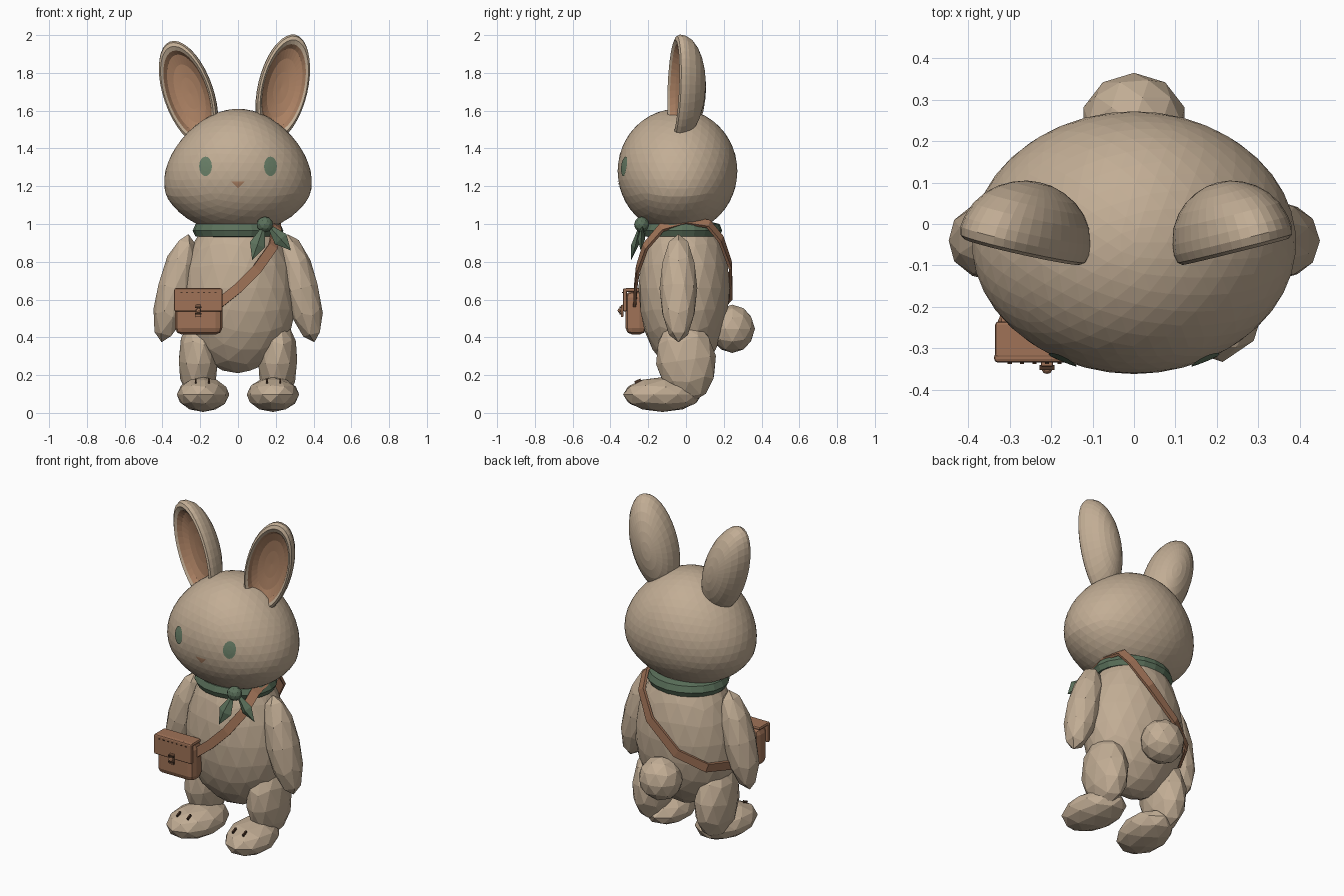
import bpy, bmesh
from math import sin, cos, pi, sqrt, radians
from mathutils import Vector, Matrix, Euler

if "Cube" in bpy.data.objects:
    bpy.data.objects.remove(bpy.data.objects["Cube"])


def material(name, r, g, b):
    m = bpy.data.materials.new(name)
    m.use_nodes = True
    m.diffuse_color = (r, g, b, 1)
    m.node_tree.nodes["Principled BSDF"].inputs["Base Color"].default_value = (r, g, b, 1)
    return m


FUR = material("tan fur", .54, .42, .30)
INNER = material("ear brown", .41, .22, .125)
LEATHER = material("brown leather", .35, .17, .095)
GREEN = material("green cloth", .105, .165, .105)
EYE = material("eye green", .14, .21, .135)
DARK = material("dark thread", .07, .035, .02)


def finish(name, bm, *mats):
    bmesh.ops.recalc_face_normals(bm, faces=bm.faces)
    me = bpy.data.meshes.new(name)
    bm.to_mesh(me)
    bm.free()
    ob = bpy.data.objects.new(name, me)
    for m in mats:
        me.materials.append(m)
    bpy.context.collection.objects.link(ob)
    return ob


def blob(name, loc, size, mat, detail=2, rot=(0, 0, 0), taper=0):
    """Faceted ellipsoid; taper narrows its x towards the top."""
    bm = bmesh.new()
    bmesh.ops.create_icosphere(bm, subdivisions=detail, radius=1)
    for v in bm.verts:
        v.co.x *= 1 - taper * max(v.co.z, -.4)
    bm.transform(Matrix.LocRotScale(Vector(loc), Euler(rot), Vector(size)))
    return finish(name, bm, mat)


def box(name, loc, size, mat, bevel=0, rot=(0, 0, 0)):
    bm = bmesh.new()
    bmesh.ops.create_cube(bm, size=1)
    bm.transform(Matrix.LocRotScale(Vector(loc), Euler(rot), Vector(size)))
    ob = finish(name, bm, mat)
    if bevel:
        mod = ob.modifiers.new("Bevel", "BEVEL")
        mod.width, mod.segments = bevel, 2
    return ob


def lathe(profile, segs, closed=False):
    """Spin (radius, height) points around z."""
    bm = bmesh.new()
    rows = [[bm.verts.new((r * cos(2 * pi * i / segs), r * sin(2 * pi * i / segs), h))
             for i in range(segs)] for r, h in profile]
    for k in range(len(rows) if closed else len(rows) - 1):
        a, b = rows[k], rows[(k + 1) % len(rows)]
        for i in range(segs):
            j = (i + 1) % segs
            f = bm.faces.new((a[i], a[j], b[j], b[i]))
            f.material_index = k
    bmesh.ops.remove_doubles(bm, verts=bm.verts, dist=1e-5)
    return bm


# Head, wider at the cheeks
HEAD, HEAD_SIZE, HEAD_TAPER = (0, -.045, 1.28), (.385, .317, .33), .19
blob("head", HEAD, HEAD_SIZE, FUR, 4, taper=HEAD_TAPER)


def face_point(x, z, lift=.004):
    t = (z - HEAD[2]) / HEAD_SIZE[2]
    u = x / (HEAD_SIZE[0] * (1 - HEAD_TAPER * max(t, -.4)))
    return Vector((x, HEAD[1] - HEAD_SIZE[1] * sqrt(max(0, 1 - u * u - t * t)) - lift, z))


def face_patch(name, cx, cz, outline, mat):
    """Thin plate that follows the front of the head."""
    bm = bmesh.new()
    mid = bm.verts.new(face_point(cx, cz))
    rings = [[bm.verts.new(face_point(cx + k * x, cz + k * z)) for x, z in outline]
             for k in (.5, 1)]
    n = len(outline)
    for i in range(n):
        j = (i + 1) % n
        bm.faces.new((mid, rings[0][i], rings[0][j]))
        bm.faces.new((rings[0][i], rings[1][i], rings[1][j], rings[0][j]))
    return finish(name, bm, mat)


oval = [(.034 * cos(a * pi / 8), .052 * sin(a * pi / 8)) for a in range(16)]
for side, s in (("left", 1), ("right", -1)):
    face_patch(side + "_eye", s * .172, 1.305, oval, EYE)
face_patch("nose", 0, 1.21, [(-.036, .014), (0, .014), (.036, .014), (0, -.022)], INNER)

# Ears: rounded back, rim and hollow brown front
ear_profile = [(0, .14), (.2, .137), (.4, .127), (.6, .11), (.76, .088), (.9, .057), (.98, .02),
               (1, -.005), (.97, -.025), (.9, -.033), (.82, -.022),
               (.74, .005), (.55, .025), (.3, .034), (0, .038)]
for side, s, x, z, tilt, length in (("left", 1, .237, 1.72, 14, .29),
                                    ("right", -1, -.262, 1.69, 20, .293)):
    bm = lathe(ear_profile, 36)
    for f in bm.faces:
        f.material_index = 1 if f.material_index >= 10 else 0
    bm.transform(Matrix.Rotation(-pi / 2, 4, "X") @ Matrix.Diagonal((.134, length, 1, 1)))
    bm.transform(Matrix.Translation((x, -.035, z)) @ Matrix.Rotation(radians(s * tilt), 4, "Y")
                 @ Matrix.Rotation(radians(s * 14), 4, "Z")
                 @ Matrix.Rotation(radians(-3), 4, "X"))
    finish(side + "_ear", bm, FUR, INNER)

# Body, tail and limbs
blob("body", (0, -.01, .66), (.305, .242, .45), FUR, 3, taper=.16)
blob("tail", (0, .245, .445), (.128, .12, .128), FUR)
for side, s in (("left", 1), ("right", -1)):
    blob(side + "_arm", (s * .333, -.04, .66), (.095, .1, .295), FUR, rot=(0, radians(-14 * s), 0))
    blob(side + "_leg", (s * .21, 0, .28), (.108, .16, .225), FUR, rot=(radians(8), 0, 0))
    blob(side + "_foot", (s * .185, -.125, .097), (.138, .21, .092), FUR, rot=(0, 0, radians(8 * s)))
    for k in (-1, 1):
        box(side + "_toe_stitch", (s * .188 + k * .035, -.255, .168), (.009, .035, .014), DARK,
            rot=(radians(24), 0, 0))

# Neckerchief with knot and two pointed ends
bm = lathe([(.19, .93), (.225, .935), (.24, .965), (.225, 1.0), (.18, 1.01)], 20, closed=True)
for f in bm.faces:
    f.material_index = 0
bm.transform(Matrix.Translation((0, -.02, 0)) @ Matrix.Diagonal((1, .88, 1, 1)))
finish("neckerchief", bm, GREEN)
blob("neckerchief_knot", (.142, -.235, .997), (.045, .04, .042), GREEN)


def pointed_end(name, start, end, width):
    a, b = Vector(start), Vector(end)
    bm = bmesh.new()
    across = (b - a).cross(Vector((0, 1, 0))).normalized() * width
    mid, thick = a.lerp(b, .6), Vector((0, .02, 0))
    ring = [bm.verts.new(mid + o) for o in (across, thick, -across, -thick)]
    for tip in (bm.verts.new(a), bm.verts.new(b)):
        for i in range(4):
            bm.faces.new((tip, ring[i], ring[(i + 1) % 4]))
    return finish(name, bm, GREEN)


pointed_end("neckerchief_end_inner", (.145, -.24, 1.01), (.075, -.29, .81), .042)
pointed_end("neckerchief_end_outer", (.145, -.23, 1.01), (.28, -.24, .86), .04)

# Shoulder strap, a closed ribbon over the neck and round the hip
path = [Vector(p) for p in (
    (.205, -.13, .98), (.185, -.215, .88), (.1, -.255, .76), (0, -.268, .66), (-.1, -.27, .58),
    (-.22, -.23, .53), (-.31, -.12, .52), (-.325, 0, .52), (-.25, .155, .54), (-.1, .235, .62),
    (.08, .235, .78), (.17, .185, .92), (.19, .12, 1.0), (.205, 0, 1.02))]
bm = bmesh.new()
pairs = []
for i, p in enumerate(path):
    along = path[(i + 1) % len(path)] - path[i - 1]
    out = Vector((p.x / .09, p.y / .06, (p.z - .62) / .2))
    half = along.cross(out).normalized() * .026
    pairs.append((bm.verts.new(p - half), bm.verts.new(p + half)))
for i, (a, b) in enumerate(pairs):
    c, d = pairs[(i + 1) % len(pairs)]
    bm.faces.new((a, b, d, c))
strap = finish("bag_strap", bm, LEATHER)
mod = strap.modifiers.new("Thickness", "SOLIDIFY")
mod.thickness, mod.offset = .016, 0

# Satchel with flap, stitches and buckle
box("bag_body", (-.208, -.265, .53), (.25, .11, .23), LEATHER, .035)
box("bag_flap", (-.21, -.323, .598), (.255, .022, .122), LEATHER, .008)
box("bag_flap_top", (-.21, -.28, .65), (.25, .09, .02), LEATHER, .008)
for i in range(7):
    box("bag_stitch", (-.3 + i * .03, -.335, .638), (.01, .005, .005), DARK)
box("buckle_tab", (-.21, -.338, .54), (.03, .012, .065), LEATHER, .004)
for z in (.525, .56):
    box("buckle_bar", (-.21, -.346, z), (.036, .012, .009), DARK)
blob("buckle_stud", (-.21, -.35, .542), (.013, .012, .013), LEATHER)
